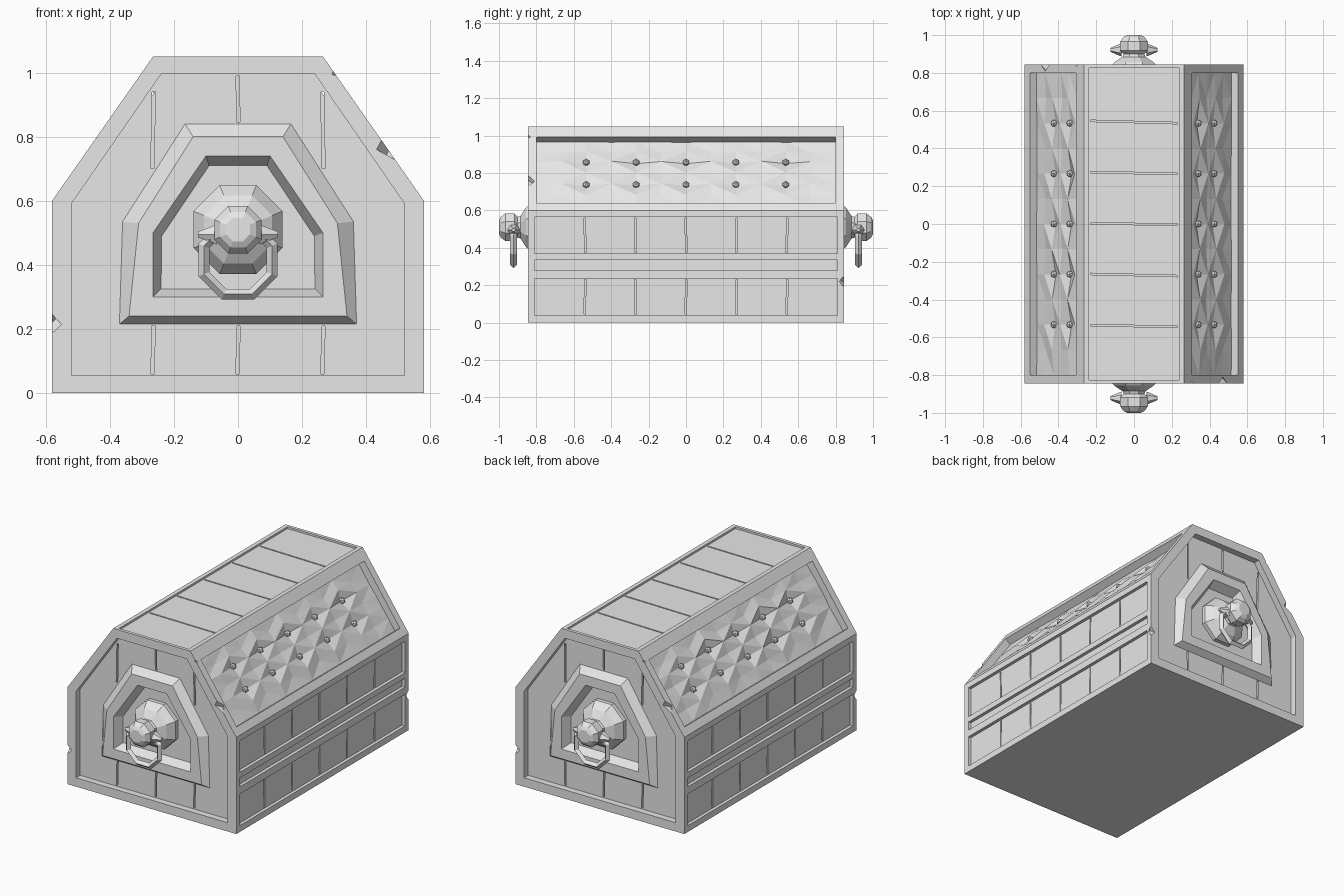
import bpy, bmesh, random
from math import pi, cos, sin
from mathutils import Matrix, Vector as V

random.seed(4)
cube = bpy.data.objects.get("Cube")
if cube:
    bpy.data.objects.remove(cube, do_unlink=True)

stone = bpy.data.materials.new("pale_grey")
stone.use_nodes = True
stone.diffuse_color = (0.8, 0.8, 0.8, 1)
stone.node_tree.nodes["Principled BSDF"].inputs["Base Color"].default_value = (0.8, 0.8, 0.8, 1)

W, E, H, T, Y = 0.58, 0.6, 1.05, 0.265, 0.845   # half width, eaves, height, half top, half length
TURNS = (Matrix.Identity(4), Matrix.Rotation(pi, 4, 'Z'))   # the chest repeats when turned half round
SPACING = [-0.54, -0.27, 0, 0.27, 0.54]


def finish(bm, name):
    bmesh.ops.remove_doubles(bm, verts=bm.verts, dist=0.0005)
    bmesh.ops.recalc_face_normals(bm, faces=bm.faces)
    mesh = bpy.data.meshes.new(name)
    bm.to_mesh(mesh)
    bm.free()
    mesh.materials.append(stone)
    ob = bpy.data.objects.new(name, mesh)
    bpy.context.collection.objects.link(ob)
    return ob


def stack(bm, loops, turn, cap_start=False):
    """Bridge loops of equal length and cap the last one."""
    rings = [[bm.verts.new(turn @ V(p)) for p in loop] for loop in loops]
    for a, b in zip(rings, rings[1:]):
        n = len(a)
        for i in range(n):
            bm.faces.new((a[i], a[(i + 1) % n], b[(i + 1) % n], b[i]))
    bm.faces.new(rings[-1])
    if cap_start:
        bm.faces.new(rings[0])


def box(bm, centre, size, turn, rot=None):
    m = turn @ Matrix.Translation(centre) @ (rot or Matrix.Identity(4)) @ Matrix.Diagonal((*size, 1))
    bmesh.ops.create_cube(bm, size=1, matrix=m)


def framed(bm, a, d, y_in, v0, v1, depth, turn):
    """Long face from edge a to edge d (x, z) with a sunken panel."""
    def at(y, v, drop):
        return V((a[0] + (d[0] - a[0]) * v, y, a[1] + (d[1] - a[1]) * v)) - normal * drop
    normal = V((d[1] - a[1], 0, a[0] - d[0])).normalized()
    def loop(y, lo, hi, drop):
        return [at(-y, lo, drop), at(y, lo, drop), at(y, hi, drop), at(-y, hi, drop)]
    stack(bm, [loop(Y, 0, 1, 0), loop(y_in, v0, v1, 0), loop(y_in, v0, v1, depth)], turn)
    return at


def hexagon(low, mid, top, y):
    """Coffin-shaped outline from its lower, middle and top corners on the right."""
    right = [low, mid, top]
    return [(x, -y, z) for x, z in right] + [(-x, -y, z) for x, z in reversed(right)]


# Chest body: sunken panels in each face, raised surround on the ends
bm = bmesh.new()
for turn in TURNS:
    framed(bm, (W, 0), (W, E), 0.81, 0.065, 0.94, 0.02, turn)
    slope = framed(bm, (W, E), (T, H), 0.8, 0.09, 0.87, 0.068, turn)
    frame = ((0.52, 0.055), (0.52, 0.59), (0.24, 0.995))
    base = ((0.37, 0.215), (0.36, 0.535), (0.165, 0.84))
    crown = ((0.34, 0.24), (0.31, 0.53), (0.14, 0.8))
    lip = ((0.265, 0.3), (0.265, 0.5), (0.1, 0.74))
    niche = ((0.24, 0.325), (0.238, 0.49), (0.09, 0.71))
    stack(bm, [hexagon((W, 0), (W, E), (T, H), Y), hexagon(*frame, Y), hexagon(*frame, 0.805),
               hexagon(*base, 0.805), hexagon(*crown, 0.842), hexagon(*lip, 0.842),
               hexagon(*niche, 0.785)], turn)
framed(bm, (T, H), (-T, H), 0.825, 0.05, 0.95, 0.012, TURNS[0])
bm.faces.new([bm.verts.new((x, y, 0)) for x, y in ((-W, -Y), (W, -Y), (W, Y), (-W, Y))])
body = finish(bm, "chest_body")

# Plank seams and chipped edges, cut out of the body
bm = bmesh.new()


def tilt(axis):
    return Matrix.Rotation(random.uniform(-0.03, 0.03), 4, axis)


for y in SPACING:
    box(bm, (0, y, H - 0.012), (0.46, 0.008, 0.03), TURNS[0], tilt('Z'))
for turn in TURNS:
    for y in SPACING:
        for z0, z1 in ((0.045, 0.23), (0.375, 0.56)):
            box(bm, (W - 0.02, y, (z0 + z1) / 2), (0.03, 0.008, z1 - z0), turn, tilt('X'))
    for x, z0, z1 in ((-0.265, 0.06, 0.21), (0, 0.06, 0.21), (0.265, 0.06, 0.21),
                      (-0.265, 0.7, 0.94), (0, 0.845, 0.99), (0.265, 0.7, 0.94)):
        box(bm, (x, -0.805, (z0 + z1) / 2), (0.01, 0.035, z1 - z0), turn, tilt('Y'))
    chips = (((0.475, -Y, 0.765), 0.05, 0.5), ((-W, -Y, 0.22), 0.035, 0.8), ((0.31, -Y, 1.0), 0.02, 0.3))
    for spot, size, angle in chips:
        box(bm, spot, (size, size, size), turn,
            Matrix.Rotation(angle, 4, 'Y') @ Matrix.Rotation(pi / 4, 4, 'Z'))
cutter = finish(bm, "seam_cutter")
cutter.hide_render = True
cut = body.modifiers.new("seams", 'BOOLEAN')
cut.operation, cut.solver, cut.object = 'DIFFERENCE', 'EXACT', cutter
bpy.context.view_layer.objects.active = body
bpy.ops.object.modifier_apply(modifier=cut.name)
bpy.data.objects.remove(cutter, do_unlink=True)

ROWS = [0.09, 0.23, 0.367, 0.5, 0.633, 0.75, 0.87]
for side, turn in zip(("left", "right"), TURNS):
    # Rails along the lower wall
    bm = bmesh.new()
    for z0, z1 in ((0.235, 0.28), (0.335, 0.37)):
        box(bm, (W - 0.015, 0, (z0 + z1) / 2), (0.03, 1.63, z1 - z0), turn)
    finish(bm, side + "_rails")

    # Tufted padding on the sloping lid, with a stud in each tuft
    bm, studs = bmesh.new(), bmesh.new()
    grid = []
    for i in range(13):
        y = -0.8 + i * 1.6 / 12
        column = []
        for j, v in enumerate(ROWS):
            tuft = j in (2, 4) and i % 2 == 0 and 0 < i < 12
            edge = i in (0, 12) or j in (0, 6)
            drop = 0.06 if tuft else 0.045 if edge else 0.048 if (i + j) % 2 == 0 else 0.038
            column.append(bm.verts.new(turn @ slope(y, v, drop + random.uniform(-0.003, 0.003))))
            if tuft:
                spot = Matrix.Translation(slope(y, v, 0.05))
                bmesh.ops.create_icosphere(studs, subdivisions=1, radius=0.02, matrix=turn @ spot)
        grid.append(column)
    for a, b in zip(grid, grid[1:]):
        for j in range(len(ROWS) - 1):
            bm.faces.new((a[j], b[j], b[j + 1], a[j + 1]))
    bmesh.ops.triangulate(bm, faces=bm.faces)
    pad = finish(bm, side + "_lid_padding")
    if (turn.inverted() @ pad.data.polygons[0].normal).x < 0:
        pad.data.flip_normals()
    finish(studs, side + "_lid_studs")

for end, turn in zip(("front", "back"), TURNS):
    # Faceted boss and knob
    bm = bmesh.new()
    profile = [(0.15, 0.78), (0.15, 0.81), (0.115, 0.855), (0.065, 0.885), (0.06, 0.9),
               (0.08, 0.918), (0.08, 0.965), (0.06, 0.99), (0.04, 1.0)]
    angles = [(k + 0.5) * pi / 4 for k in range(8)]
    stack(bm, [[(r * cos(a), -y, 0.51 + r * sin(a)) for a in angles] for r, y in profile], turn, True)
    finish(bm, end + "_knob")

    # Pointed lugs that hold the ring
    bm = bmesh.new()
    for s in (-1, 1):
        place = Matrix.Translation((s * 0.095, -0.922, 0.495)) @ Matrix.Rotation(s * pi / 2, 4, 'Y')
        bmesh.ops.create_cone(bm, cap_ends=True, segments=6, radius1=0.036, radius2=0.01,
                              depth=0.06, matrix=turn @ place)
    finish(bm, end + "_ring_lugs")

    # Hanging ring handle
    bpy.ops.mesh.primitive_torus_add(major_segments=8, minor_segments=4, major_radius=0.115,
                                     minor_radius=0.018, rotation=(pi / 2, pi / 8, 0),
                                     location=turn @ V((0, -0.922, 0.415)))
    ring = bpy.context.object
    ring.name = end + "_ring_handle"
    ring.data.materials.append(stone)
